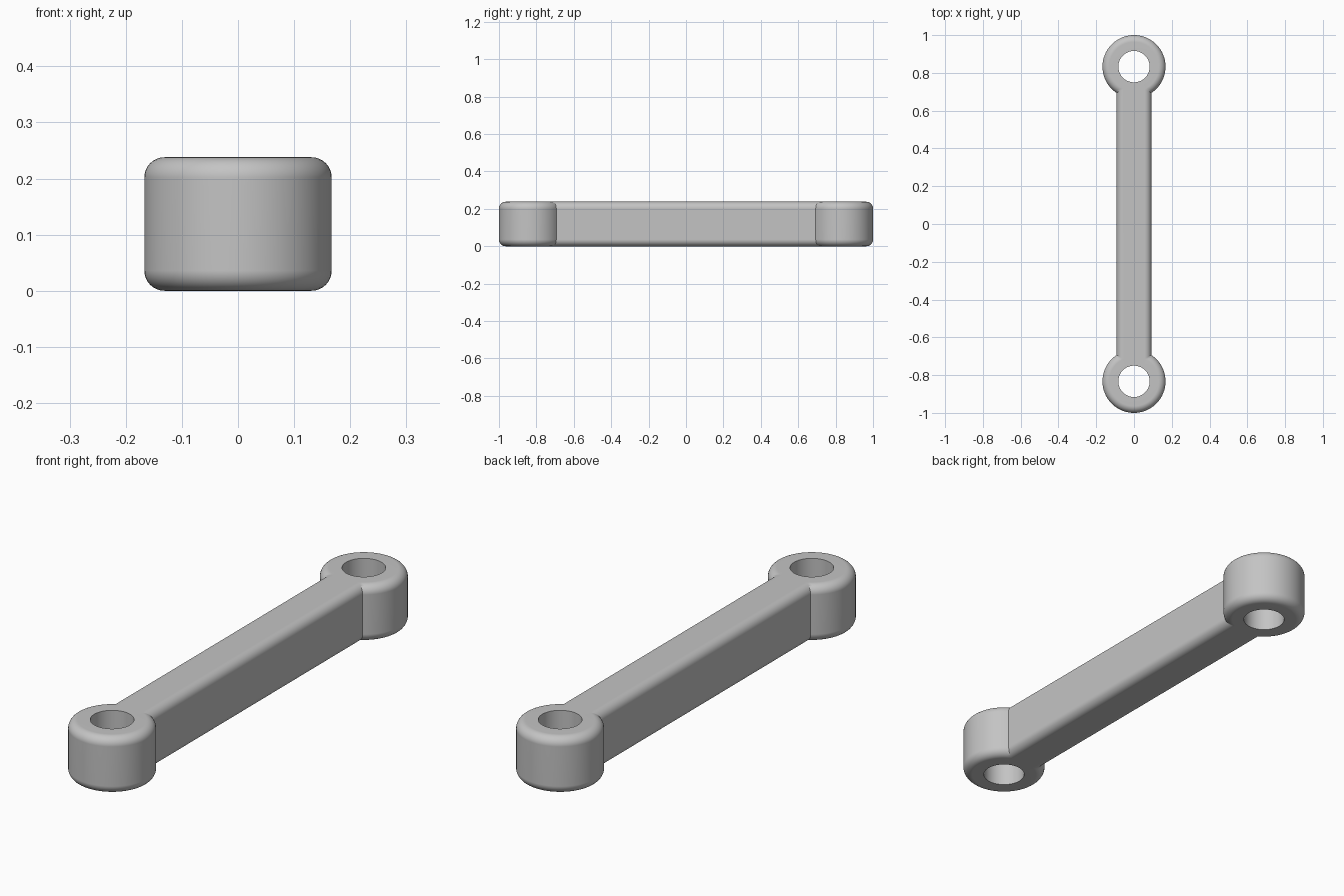
import bpy, bmesh
from math import sin, cos, pi, asin, radians

old = bpy.data.objects.get("Cube")
if old:
    bpy.data.objects.remove(old, do_unlink=True)

RING_R, HOLE_R = 0.167, 0.083   # eyelet radii
CENTRE_Y = 1 - RING_R           # eyelet centre distance
BAR_HALF = 0.092                # half width of the bar
HEIGHT, FILLET = 0.238, 0.036
ARC_STEPS, FILLET_STEPS, HOLE_SIDES = 56, 8, 64


def outline(inset):
    """Two eyelets joined by a straight bar, shrunk by inset."""
    r = RING_R - inset
    phi = asin((BAR_HALF - inset) / r)
    start, sweep = phi - pi / 2, 2 * pi - 2 * phi
    end = []
    for i in range(ARC_STEPS + 1):
        a = start + sweep * i / ARC_STEPS
        end.append((r * cos(a), CENTRE_Y + r * sin(a)))
    return end + [(-x, -y) for x, y in end]


def circle(y):
    angles = [2 * pi * i / HOLE_SIDES for i in range(HOLE_SIDES)]
    return [(HOLE_R * cos(a), y + HOLE_R * sin(a)) for a in angles]


def add_loop(bm, points, z):
    return [bm.verts.new((x, y, z)) for x, y in points]


def stitch(bm, low, high):
    for i in range(len(low)):
        j = (i + 1) % len(low)
        bm.faces.new((low[i], low[j], high[j], high[i]))


def loop_edges(bm, loop):
    return [bm.edges.get((v, loop[i - 1])) for i, v in enumerate(loop)]


bm = bmesh.new()

# Outer wall with rounded bottom and top rims
rim = []
for i in range(FILLET_STEPS + 1):
    t = pi / 2 * i / FILLET_STEPS
    rim.append((FILLET * (1 - sin(t)), FILLET * (1 - cos(t))))
layers = rim + [(d, HEIGHT - z) for d, z in reversed(rim)]
walls = [add_loop(bm, outline(d), z) for d, z in layers]
for low, high in zip(walls, walls[1:]):
    stitch(bm, low, high)

# Through holes
bottom, top = [walls[0]], [walls[-1]]
for side in (-1, 1):
    ring = circle(side * CENTRE_Y)
    low, high = add_loop(bm, ring, 0), add_loop(bm, ring, HEIGHT)
    stitch(bm, low, high)
    bottom.append(low)
    top.append(high)

# Flat caps around the holes
for loops, direction in ((bottom, -1), (top, 1)):
    edges = [e for loop in loops for e in loop_edges(bm, loop)]
    bmesh.ops.triangle_fill(bm, edges=edges, use_beauty=True,
                            normal=(0, 0, direction))
bmesh.ops.recalc_face_normals(bm, faces=bm.faces[:])

mesh = bpy.data.meshes.new("link_arm")
bm.to_mesh(mesh)
bm.free()
arm = bpy.data.objects.new("link_arm", mesh)
bpy.context.collection.objects.link(arm)

# Plain grey material
grey = bpy.data.materials.new("plain grey")
grey.use_nodes = True
colour = (0.55, 0.55, 0.55, 1)
grey.diffuse_color = colour
grey.node_tree.nodes["Principled BSDF"].inputs["Base Color"].default_value = colour
mesh.materials.append(grey)

# Smooth rounded surfaces with crisp seams
bpy.ops.object.select_all(action="DESELECT")
arm.select_set(True)
bpy.context.view_layer.objects.active = arm
bpy.ops.object.shade_smooth_by_angle(angle=radians(30))
weighted = arm.modifiers.new("weighted_normals", "WEIGHTED_NORMAL")
weighted.keep_sharp = True
